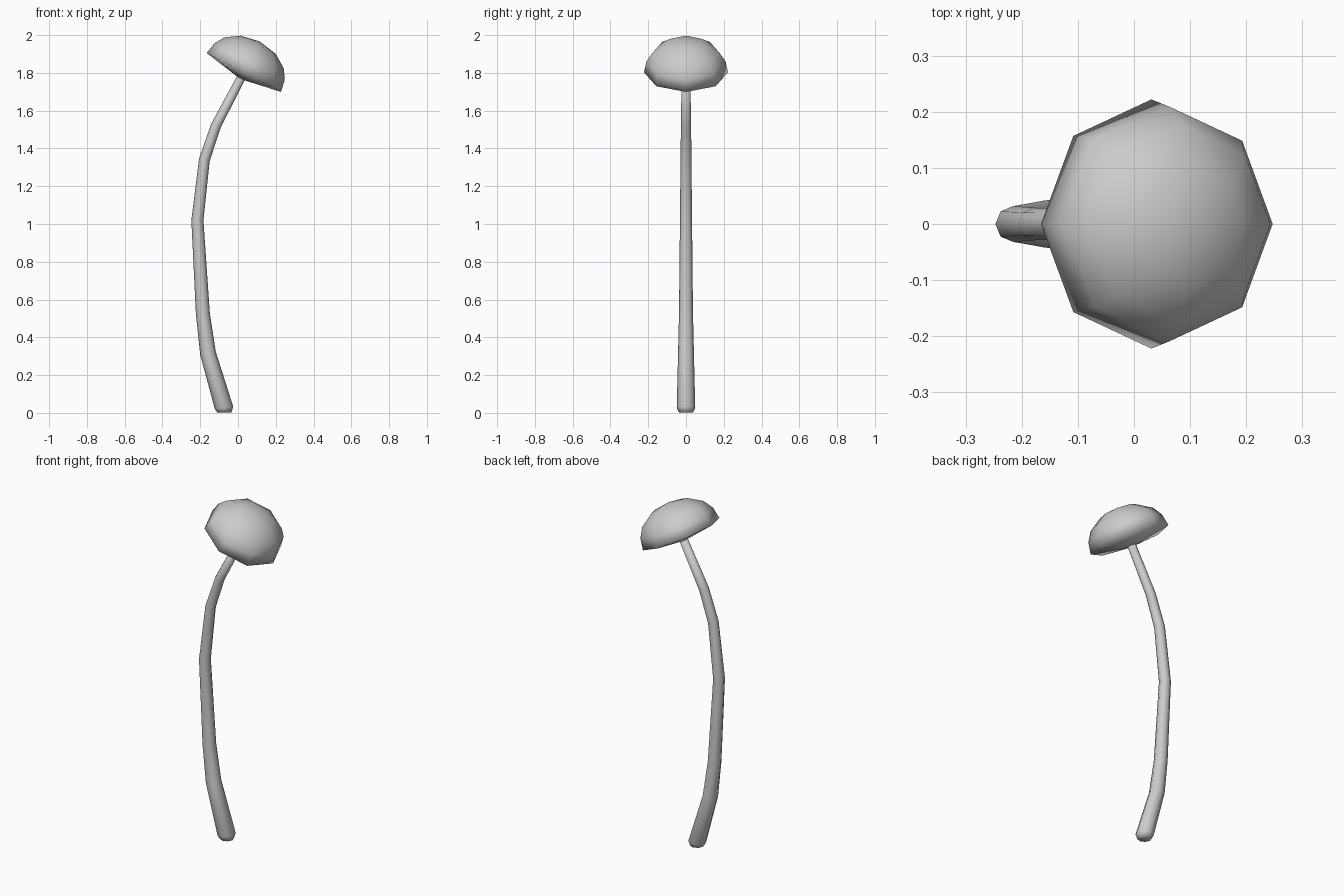
import bpy, bmesh, math
from mathutils import Vector

if "Cube" in bpy.data.objects:
    bpy.data.objects.remove(bpy.data.objects["Cube"])

SIDES = 8


def loft(name, rings, start=None, end=None):
    """Skin 8-sided rings given as (x, z, radius, tilt towards +x in degrees)."""
    bm = bmesh.new()
    loops = []
    for x, z, r, tilt in rings:
        t = math.radians(tilt)
        u = Vector((math.cos(t), 0, -math.sin(t)))
        loop = []
        for i in range(SIDES):
            a = math.tau * i / SIDES
            p = Vector((x, 0, z)) + u * r * math.cos(a) + Vector((0, r * math.sin(a), 0))
            loop.append(bm.verts.new(p))
        loops.append(loop)
    for a, b in zip(loops, loops[1:]):
        for i in range(SIDES):
            j = (i + 1) % SIDES
            bm.faces.new((a[i], a[j], b[j], b[i]))
    # close both ends, with a point where given, otherwise flat
    for loop, tip in ((loops[0], start), (loops[-1], end)):
        if tip:
            v = bm.verts.new((tip[0], 0, tip[1]))
            for i in range(SIDES):
                bm.faces.new((loop[i], loop[(i + 1) % SIDES], v))
        else:
            bm.faces.new(loop)
    bmesh.ops.recalc_face_normals(bm, faces=bm.faces)
    for f in bm.faces:
        f.smooth = True
    mesh = bpy.data.meshes.new(name)
    bm.to_mesh(mesh)
    bm.free()
    obj = bpy.data.objects.new(name, mesh)
    bpy.context.collection.objects.link(obj)
    return obj


# curved, tapering stem with a bevelled foot
loft("stem", [
    (-0.072, 0.003, 0.038, 0),
    (-0.074, 0.027, 0.049, -8),
    (-0.159, 0.316, 0.042, -12),
    (-0.186, 0.525, 0.037, -7),
    (-0.215, 1.02, 0.032, 1),
    (-0.178, 1.34, 0.029, 15),
    (-0.117, 1.52, 0.027, 24),
    (0.022, 1.785, 0.023, 28),
])

# tilted cap: domed top, shallow cone underneath
TILT = 27.6
AXIS = (math.sin(math.radians(TILT)), math.cos(math.radians(TILT)))
RIM = (0.031, 1.802)


def on_axis(h):
    return (RIM[0] + AXIS[0] * h, RIM[1] + AXIS[1] * h)


profile = [(0.222, 0.0), (0.210, 0.065), (0.178, 0.117), (0.105, 0.165)]
loft("cap", [(*on_axis(h), r, TILT) for r, h in profile],
     start=(0.012, 1.768), end=on_axis(0.185))
